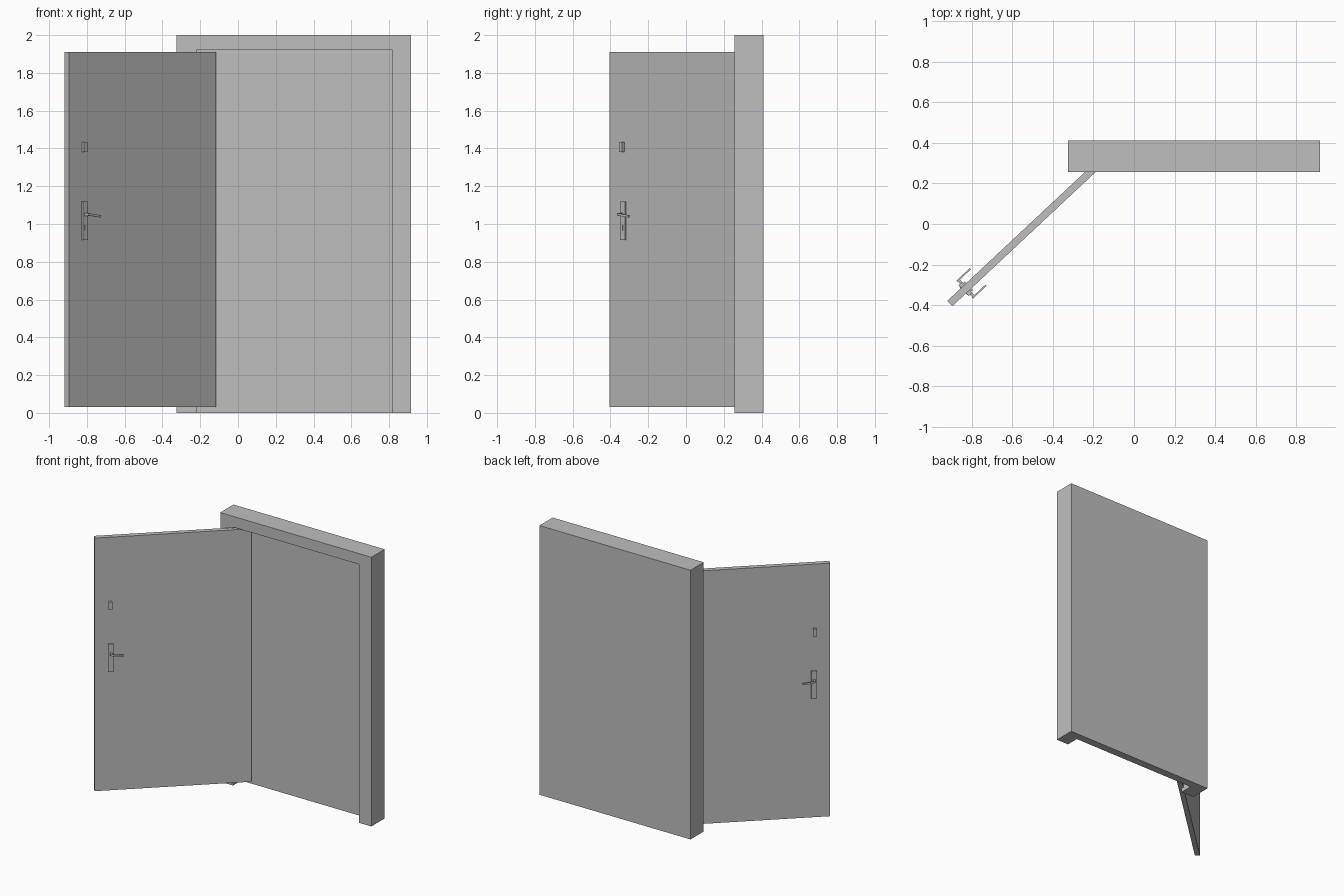
import bpy
import bmesh
from math import radians
from mathutils import Matrix, Vector

cube = bpy.data.objects.get("Cube")
if cube:
    bpy.data.objects.remove(cube, do_unlink=True)

grey = bpy.data.materials.new("light_grey")
grey.use_nodes = True
grey.diffuse_color = (0.52, 0.52, 0.52, 1)
grey.node_tree.nodes["Principled BSDF"].inputs["Base Color"].default_value = (0.52, 0.52, 0.52, 1)


def make_object(name, bm, place=Matrix()):
    bmesh.ops.recalc_face_normals(bm, faces=bm.faces)
    mesh = bpy.data.meshes.new(name)
    bm.to_mesh(mesh)
    bm.free()
    mesh.materials.append(grey)
    obj = bpy.data.objects.new(name, mesh)
    obj.matrix_world = place
    bpy.context.collection.objects.link(obj)
    return obj


def box(name, low, high, place=Matrix(), tilt=0.0):
    """Box between two corners, optionally tilted about its own y axis."""
    low, high = Vector(low), Vector(high)
    size = high - low
    bm = bmesh.new()
    bmesh.ops.create_cube(bm, size=1, matrix=Matrix.Translation((low + high) / 2)
                          @ Matrix.Rotation(tilt, 4, "Y")
                          @ Matrix.Diagonal((*size, 1)))
    return make_object(name, bm, place)


# Door frame: U-shaped opening with a closed panel behind it
LEFT, RIGHT, FRONT, BACK = -0.325, 0.917, 0.256, 0.411
IN_LEFT, IN_RIGHT, IN_TOP, RECESS = -0.22, 0.817, 1.92, 0.352

outline = [(LEFT, 0), (LEFT, 2), (RIGHT, 2), (RIGHT, 0),
           (IN_RIGHT, 0), (IN_RIGHT, IN_TOP), (IN_LEFT, IN_TOP), (IN_LEFT, 0)]
bm = bmesh.new()
face = bm.faces.new([bm.verts.new((x, FRONT, z)) for x, z in outline])
sides = bmesh.ops.extrude_face_region(bm, geom=[face])
moved = [v for v in sides["geom"] if isinstance(v, bmesh.types.BMVert)]
bmesh.ops.translate(bm, verts=moved, vec=(0, BACK - FRONT, 0))
make_object("door_frame", bm)
box("back_panel", (IN_LEFT, RECESS, 0), (IN_RIGHT, BACK, IN_TOP))

# Open door: local x runs from the free edge to the hinge, front faces local -y
THICK = 0.036
swing = Matrix.Translation((-0.895, -0.405, 0)) @ Matrix.Rotation(radians(43.1), 4, "Z")
box("door_leaf", (0, 0, 0.03), (1.068, THICK, 1.91), swing)

# Handle set and upper lock, mirrored onto both faces of the door
flip = Matrix.Translation((0, THICK, 0)) @ Matrix.Diagonal((1, -1, 1, 1))
for side, turn in (("front", Matrix()), ("back", flip)):
    def fitting(name, low, high, tilt=0.0):
        obj = box(f"{side}_{name}", low, high, tilt=tilt)
        obj.data.transform(swing @ turn)
        if side == "back":
            obj.data.flip_normals()

    fitting("handle_plate", (0.091, -0.01, 0.915), (0.129, 0, 1.12))
    fitting("handle_stem", (0.103, -0.036, 1.043), (0.117, -0.01, 1.057))
    fitting("handle_lever", (0.102, -0.042, 1.04), (0.192, -0.034, 1.052), radians(7))
    fitting("lock_cover", (0.093, -0.018, 1.38), (0.118, 0, 1.435))
    fitting("keyhole_cylinder", (0.104, -0.014, 0.965), (0.116, -0.01, 0.995))
